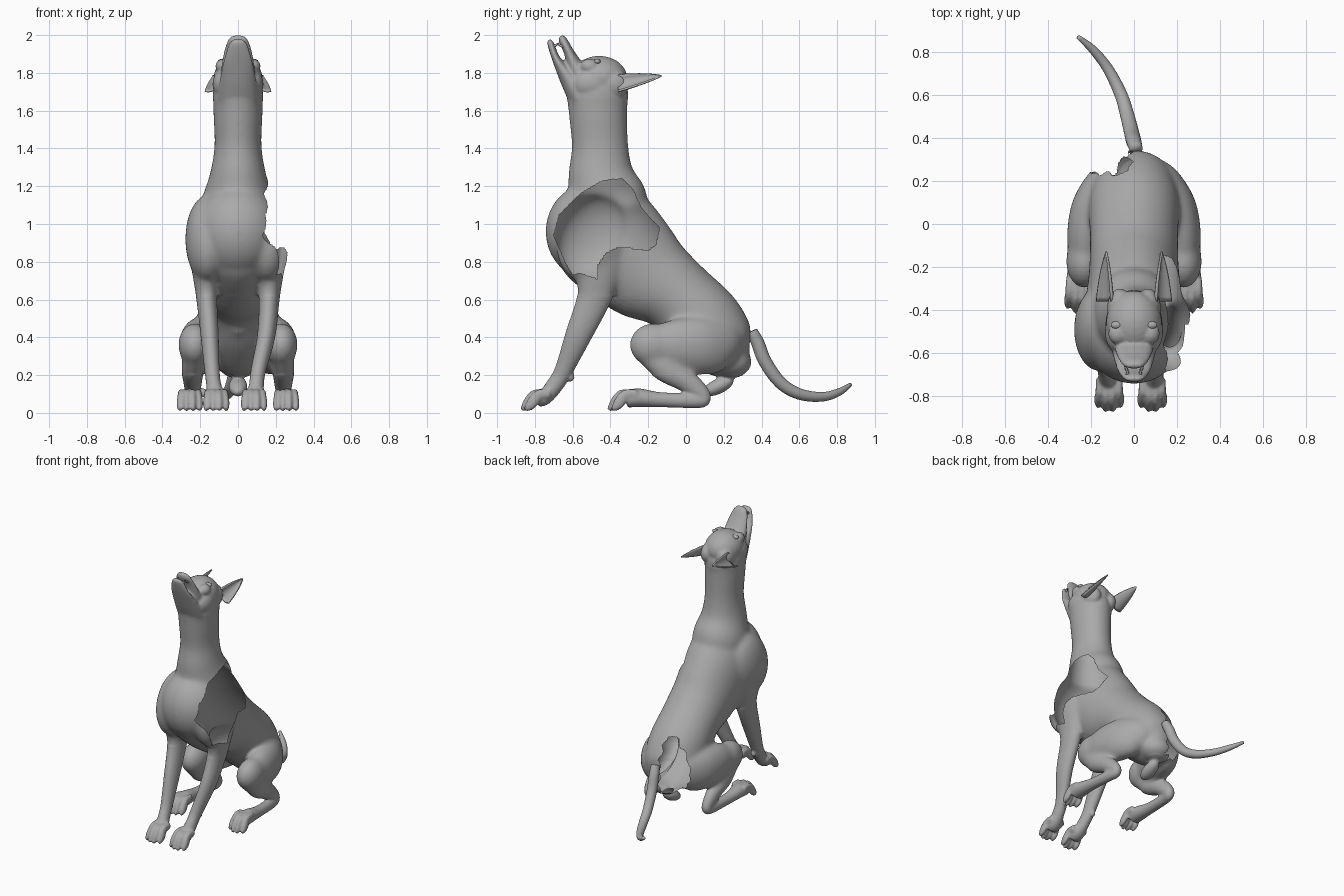
import bpy, bmesh, math
from mathutils import Vector, Matrix

if "Cube" in bpy.data.objects:
    bpy.data.objects.remove(bpy.data.objects["Cube"])

UNIT = 0.01  # all part sizes are given in hundredths
grey = bpy.data.materials.new("stone grey")
grey.use_nodes = True
tone = (0.4, 0.4, 0.4, 1)
grey.diffuse_color = tone
grey.node_tree.nodes["Principled BSDF"].inputs["Base Color"].default_value = tone


def smooth_path(points, steps=5):
    """Catmull-Rom interpolation of position, half width and half depth."""
    rows = [Vector(p) for p in points]
    rows = [rows[0]] + rows + [rows[-1]]
    path = []
    for a, b, c, d in zip(rows, rows[1:], rows[2:], rows[3:]):
        for i in range(steps):
            t = i / steps
            path.append(b + (c - a) * (t / 2) + (a * 2 - b * 5 + c * 4 - d) * (t * t / 2)
                        + (b * 3 - a - c * 3 + d) * (t ** 3 / 2))
    return path + [rows[-1]]


def tube(bm, points, sides=24, flip=1):
    """Loft elliptical rings along a path of (x, y, z, width, depth)."""
    path = smooth_path(points)
    centres = [Vector((p[0] * flip, p[1], p[2])) * UNIT for p in path]
    rings = []
    for i, p in enumerate(path):
        along = (centres[min(i + 1, len(path) - 1)] - centres[max(i - 1, 0)]).normalized()
        side = (Vector((1, 0, 0)) - along * along.x).normalized()
        up = along.cross(side)
        ring = []
        for k in range(sides):
            a = math.tau * k / sides
            offset = side * math.cos(a) * p[3] + up * math.sin(a) * p[4]
            ring.append(bm.verts.new(centres[i] + offset * UNIT))
        rings.append(ring)
    for low, high in zip(rings, rings[1:]):
        for k in range(sides):
            n = (k + 1) % sides
            bm.faces.new((low[k], low[n], high[n], high[k]))
    bm.faces.new(reversed(rings[0]))
    bm.faces.new(rings[-1])


def ball(bm, centre, radii, tilt=0):
    matrix = (Matrix.Translation(Vector(centre) * UNIT) @ Matrix.Rotation(math.radians(tilt), 4, 'X')
              @ Matrix.Diagonal((*(Vector(radii) * UNIT), 1)))
    bmesh.ops.create_uvsphere(bm, u_segments=24, v_segments=16, radius=1, matrix=matrix)


def finish(bm, name):
    bmesh.ops.recalc_face_normals(bm, faces=bm.faces)
    mesh = bpy.data.meshes.new(name)
    bm.to_mesh(mesh)
    bm.free()
    mesh.materials.append(grey)
    mesh.shade_smooth()
    obj = bpy.data.objects.new(name, mesh)
    bpy.context.collection.objects.link(obj)
    return obj


def inside(y, z, outline):
    hit = False
    for (ya, za), (yb, zb) in zip(outline, outline[1:] + outline[:1]):
        if (za > z) != (zb > z) and y < (yb - ya) * (z - za) / (zb - za) + ya:
            hit = not hit
    return hit


skin = bmesh.new()

# torso and chest
tube(skin, [(0, 29, 27, 8, 8), (0, 22, 33, 17, 17), (0, 10, 47, 21, 21), (0, -6, 63, 20.5, 20.5),
            (0, -23, 75, 21, 26), (0, -42.5, 93.5, 23, 29.5), (0, -50, 101, 21, 23),
            (0, -56, 107, 14, 13)], sides=40)
ball(skin, (0, -52, 96), (23, 22.5, 25))
# neck, rising out of the withers
tube(skin, [(0, -36, 95, 18, 18), (0, -41.5, 112, 19, 21), (0, -45, 126, 15, 17.5),
            (0, -45.5, 141, 12.5, 15), (0, -46.5, 158, 13, 15.5),
            (0, -47, 172, 13, 16), (0, -47, 180, 10, 11)], sides=40)
# head
ball(skin, (0, -46, 177), (13, 15, 12))
tube(skin, [(0, -53, 174, 10, 9), (0, -58, 182, 9, 5), (0, -62, 191, 7.5, 2.7),
            (0, -65, 197, 5.5, 2.3), (0, -66, 199.8, 3, 1)])
tube(skin, [(0, -55, 166, 11, 7), (0, -62, 177, 9.5, 5), (0, -68.5, 187, 7.5, 2.3),
            (0, -71.5, 195, 5, 1.8), (0, -72.5, 197.5, 3, 1)])
# rump underside
ball(skin, (0, 24, 27), (12, 11, 8.5))
ball(skin, (0, 17, 14), (5, 9, 4), 25)
tube(skin, [(0, 12, 30, 4, 4), (0, -3, 38, 4, 4), (0, -14, 45, 3, 3)])

for s in (1, -1):
    # brow, cheek and back of the skull
    ball(skin, (7.5 * s, -51, 183.5), (4.5, 5, 4))
    ball(skin, (7.5 * s, -50, 174), (6, 10, 8))
    ball(skin, (6.5 * s, -39, 174), (6, 9, 8))
    # shoulder and front leg, the left paw set closer in
    foot = 8.7 if s == 1 else 11.7
    ball(skin, (16 * s, -49, 92), (12, 19, 24), -20)
    tube(skin, [(17, -46, 86, 9, 15), (17, -47, 72, 7, 12), (16.5, -49, 60, 5.5, 9),
                (15, -57, 41, 4.8, 7), (foot + 2, -65, 22, 4, 4.8), (foot + 1, -70, 14, 4, 4.5),
                (foot, -75, 8, 5, 4), (foot, -79, 6, 4, 3)], flip=s)
    ball(skin, ((foot + 2) * s, -61, 19), (2, 2, 2.5))
    # thigh, knee, shin and long hind foot
    tube(skin, [(10, 27, 33, 4, 7), (14, 20, 35, 8, 13.5), (18.5, 8, 35.5, 10.5, 15.5),
                (21.5, -5, 36, 9.8, 14), (23, -16, 36, 7.5, 10.5)], flip=s)
    ball(skin, (23 * s, -17.5, 36), (8.7, 12.5, 11.5))
    tube(skin, [(23, -20, 32, 6, 7), (24, -11, 24, 6, 7.5), (24, 0, 17, 5, 6), (24, 7, 11, 4, 5),
                (24, 9, 7, 3.5, 4), (25, 3, 6.5, 3.5, 4), (26, -14, 7, 4, 4),
                (26, -26, 8, 5.5, 5), (26, -32, 6.5, 5, 4)], flip=s)
    # toes of both feet
    for toe in range(4):
        spread = toe - 1.5
        reach = 2 if toe in (1, 2) else 0
        for x, y in ((foot - 0.2, -72), (25.5, -26)):
            out = x + spread * 3.1
            tube(skin, [(out, y, 10, 1.7, 2.5), (out, y - 6 - reach, 9.5, 1.8, 2.9),
                        (out + spread * 0.4, y - 10 - reach, 4.5, 1.8, 2.9),
                        (out + spread * 0.4, y - 13 - reach, 1.5, 0.9, 1.2)], sides=12, flip=s)

# fuse the parts into one skin
raw = finish(skin, "raw_skin")
fuse = raw.modifiers.new("fuse", 'REMESH')
fuse.mode = 'VOXEL'
fuse.voxel_size = UNIT * 0.8
relax = raw.modifiers.new("relax", 'SMOOTH')
relax.factor = 0.5
relax.iterations = 5
bpy.context.view_layer.update()
fused = bpy.data.meshes.new_from_object(raw.evaluated_get(bpy.context.evaluated_depsgraph_get()))
bpy.data.objects.remove(raw)

# soften the joints between the large masses
body = bmesh.new()
body.from_mesh(fused)
trunk = [v for v in body.verts if 0.62 < v.co.z < 1.66 or (v.co.z > 0.2 and v.co.y > -0.3)]
for _ in range(30):
    bmesh.ops.smooth_vert(body, verts=trunk, factor=0.5, use_axis_x=True, use_axis_y=True, use_axis_z=True)

# torn openings in the shoulder and the rump
shoulder_tear = [(-70, 94), (-67, 105), (-56, 116), (-44, 123), (-34, 124), (-28, 118), (-24, 109),
                 (-18, 102), (-14, 98), (-16, 89), (-20, 86), (-35, 88), (-42, 85), (-47, 78),
                 (-47, 71), (-56, 74), (-60, 73), (-64, 80)]
torn = []
for face in body.faces:
    x, y, z = face.calc_center_median() / UNIT
    ragged = math.sin(x * 0.9) + math.sin(z * 0.7)
    shoulder = x > 5 and inside(y, z, shoulder_tear)
    rump = -20 < x < ragged - 1 and y > 23.5 + ragged * 0.5 + max(0, x + 5) and z > 21 + ragged
    if shoulder or rump:
        torn.append(face)
bmesh.ops.delete(body, geom=torn, context='FACES')
finish(body, "body")

# tail
tail = bmesh.new()
tube(tail, [(1, 35, 43, 3, 3), (0, 38, 37, 3.5, 3.5), (-1, 42, 27, 3.5, 3.5), (-3, 50, 16, 3.3, 3.3),
            (-6, 60, 10, 3, 3), (-12, 72, 8.5, 2.5, 2.5), (-19, 81, 11, 2, 2), (-26, 87, 15, 1, 1)])
finish(tail, "tail")

for s, side in ((1, "left"), (-1, "right")):
    # cupped ear: a leaf of rows, hollow on its outer upper side
    ear = bmesh.new()
    opening = Vector((s * 0.77, 0, 0.64))
    across = Vector((s * 0.64, 0, -0.77))
    rows = []
    for i in range(11):
        t = i / 10
        width = 5.5 * (1 - t) ** 0.9 * (1 + 0.4 * t) + 0.1
        spine = Vector((s * (12.5 + t * 0.5), 23 * t - 36, 173.5 + 5 * t))
        row = []
        for k in range(9):
            a = math.radians(20 * k - 80)
            bend = across * math.sin(a) + opening * (0.5 - 0.8 * math.cos(a))
            row.append(ear.verts.new((spine + bend * width) * UNIT))
        rows.append(row)
    for low, high in zip(rows, rows[1:]):
        for k in range(8):
            ear.faces.new((low[k], low[k + 1], high[k + 1], high[k]))
    shell = finish(ear, side + "_ear").modifiers.new("thickness", 'SOLIDIFY')
    shell.thickness = UNIT
    shell.offset = 0

    # eye
    eye = bmesh.new()
    ball(eye, (8 * s, -47, 186), (2.8, 1.8, 1.5))
    finish(eye, side + "_eye")

    # fangs
    fang = bmesh.new()
    tube(fang, [(4 * s, -65, 194, 0.9, 0.9), (4 * s, -68, 195, 0.2, 0.2)], sides=8)
    tube(fang, [(3 * s, -70, 194, 0.9, 0.9), (3 * s, -67, 196, 0.2, 0.2)], sides=8)
    finish(fang, side + "_fangs")
